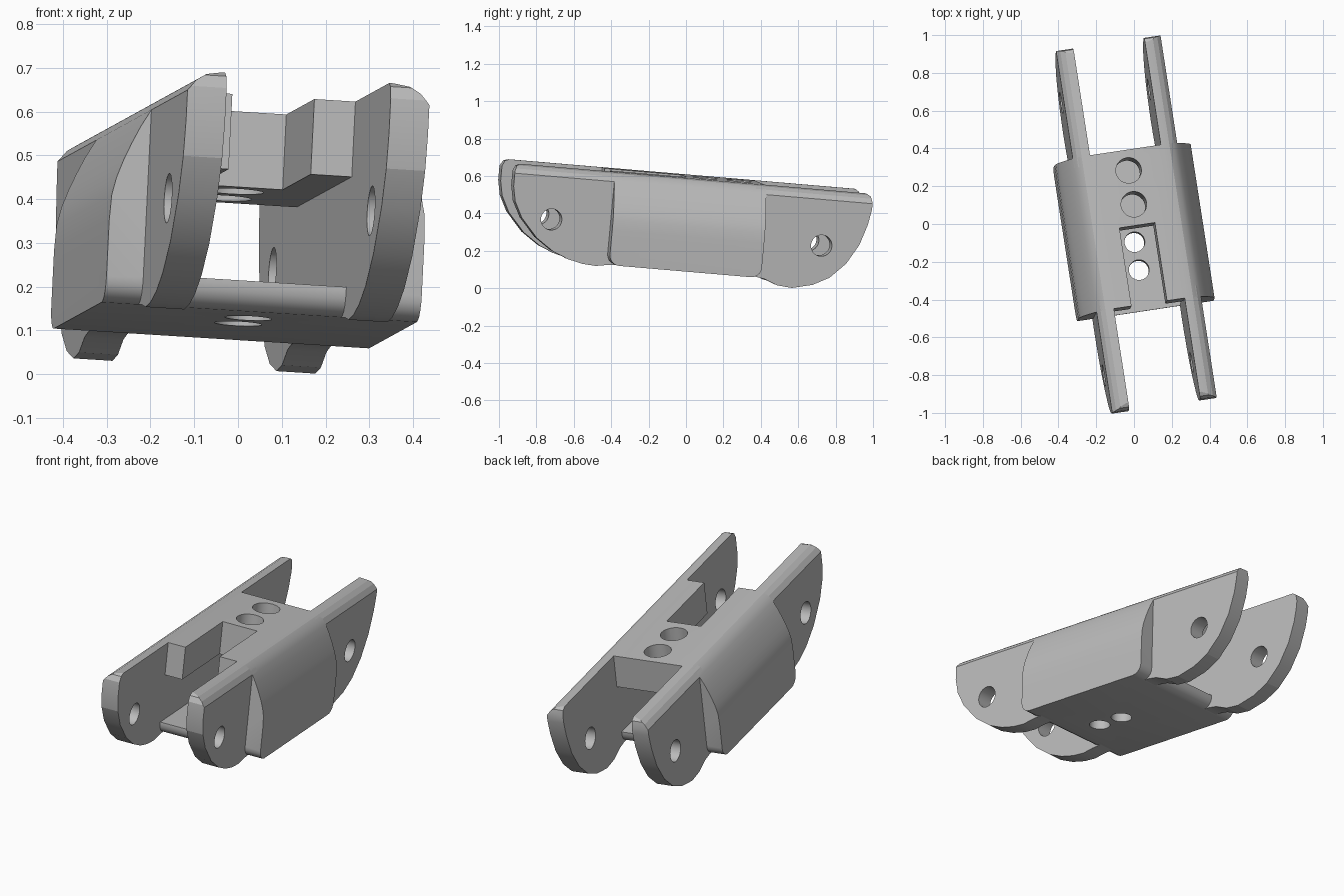
import bpy, bmesh, math
from mathutils import Matrix, Vector

if "Cube" in bpy.data.objects:
    bpy.data.objects.remove(bpy.data.objects["Cube"])

# Local frame: w across, s along the length, u up; the whole part sits slightly turned and tilted
W = Vector((0.987, 0.148, -0.062)).normalized()
L = Vector((-0.153, 0.984, -0.084))
L = (L - W * L.dot(W)).normalized()
U = W.cross(L)
FRAME = Matrix((W, L, U)).transposed().to_4x4()
FRAME.translation = (0, 0, 0.35)

grey = bpy.data.materials.new("plain grey")
grey.diffuse_color = (0.5, 0.5, 0.5, 1)
grey.use_nodes = True
grey.node_tree.nodes["Principled BSDF"].inputs["Base Color"].default_value = grey.diffuse_color


def prism(name, pts, axis, a, b, round_ends=0):
    """Extrude a 2D outline along local axis w, s or u from a to b."""
    place = {"w": lambda p, t: (t, p[0], p[1]),
             "s": lambda p, t: (p[0], t, p[1]),
             "u": lambda p, t: (p[0], p[1], t)}[axis]
    bm = bmesh.new()
    ends = [[bm.verts.new(place(p, t)) for p in pts] for t in (a, b)]
    bm.faces.new(ends[0])
    bm.faces.new(ends[1])
    for i in range(len(pts)):
        j = (i + 1) % len(pts)
        bm.faces.new((ends[0][i], ends[0][j], ends[1][j], ends[1][i]))
    if round_ends:
        low = min(v.co.z for v in bm.verts)
        edges = [e for e in bm.edges
                 if all(abs(v.co.z - low) < 1e-5 for v in e.verts)
                 and abs(e.verts[0].co.y - e.verts[1].co.y) < 1e-5]
        bmesh.ops.bevel(bm, geom=edges, offset=round_ends, segments=5,
                        profile=0.5, affect="EDGES")
    bmesh.ops.recalc_face_normals(bm, faces=bm.faces)
    mesh = bpy.data.meshes.new(name)
    bm.to_mesh(mesh)
    bm.free()
    mesh.materials.append(grey)
    ob = bpy.data.objects.new(name, mesh)
    bpy.context.collection.objects.link(ob)
    return ob


def box(name, w, s, u):
    return prism(name, [(w[0], s[0]), (w[1], s[0]), (w[1], s[1]), (w[0], s[1])], "u", *u)


def circle(x, y, r, n=24):
    return [(x + r * math.cos(2 * math.pi * i / n), y + r * math.sin(2 * math.pi * i / n))
            for i in range(n)]


def boolean(ob, tool, op="DIFFERENCE"):
    mod = ob.modifiers.new("cut", "BOOLEAN")
    mod.operation, mod.object, mod.solver = op, tool, "EXACT"
    bpy.context.view_layer.objects.active = ob
    bpy.ops.object.modifier_apply(modifier=mod.name)
    bpy.data.objects.remove(tool, do_unlink=True)


# Cross-section with rounded shoulders
SHOULDER = [(0.365, -0.06), (0.362, 0.0), (0.353, 0.04), (0.339, 0.08), (0.322, 0.12),
            (0.303, 0.16), (0.28, 0.20), (0.26, 0.225), (0.235, 0.241), (0.2, 0.248)]


def section(bottom):
    half = [(0.365, bottom)] + SHOULDER
    return half + [(-w, u) for w, u in reversed(half)]


# Central body: hollow from end to end, with a top notch and two pairs of holes
body = prism("body", section(-0.243), "s", -0.45, 0.375, round_ends=0.055)
boolean(body, box("cavity", (-0.19, 0.19), (-0.7, 0.7), (-0.178, 0.075)))
boolean(body, box("notch", (-0.095, 0.095), (-0.7, -0.03), (0.0, 0.4)))
for s in (0.083, 0.265):
    boolean(body, prism("top_hole", circle(0, s, 0.068), "u", 0.0, 0.4))
for s in (-0.08, -0.23):
    boolean(body, prism("bottom_hole", circle(0, s, 0.054), "u", -0.4, -0.1))

# Arm outlines (s, u)
FRONT = [(-0.39, 0.248), (-0.955, 0.248), (-0.977, 0.238), (-0.99, 0.21), (-0.99, 0.13),
         (-0.974, 0.05), (-0.93, -0.035), (-0.84, -0.135), (-0.745, -0.2), (-0.66, -0.235),
         (-0.58, -0.253), (-0.507, -0.258), (-0.45, -0.248), (-0.39, -0.243)]
BACK = [(0.32, 0.248), (0.925, 0.248), (0.945, 0.235), (0.953, 0.2), (0.952, 0.168),
        (0.938, 0.087), (0.902, -0.026), (0.84, -0.132), (0.758, -0.214), (0.67, -0.26),
        (0.56, -0.286), (0.48, -0.279), (0.406, -0.25), (0.35, -0.242), (0.32, -0.242)]

parts = [body]
for end, outline, pin in (("front", FRONT, (-0.77, -0.03)), ("back", BACK, (0.698, -0.047))):
    for side, w in (("left", (-0.28, -0.19)), ("right", (0.19, 0.28))):
        arm = prism(f"{end}_{side}_arm", outline, "w", *w)
        # Round the outer top edge with the shared cross-section, then drill the pin hole
        boolean(arm, prism("shoulder", section(-0.5), "s", -1.2, 1.2), "INTERSECT")
        boolean(arm, prism("pin_hole", circle(*pin, 0.057), "w", w[0] - 0.1, w[1] + 0.1))
        parts.append(arm)

# Put every part into the tilted frame
for ob in parts:
    ob.data.transform(FRAME)
    bpy.ops.object.select_all(action="DESELECT")
    ob.select_set(True)
    bpy.context.view_layer.objects.active = ob
    bpy.ops.object.shade_smooth_by_angle(angle=math.radians(20 if ob is body else 16))
